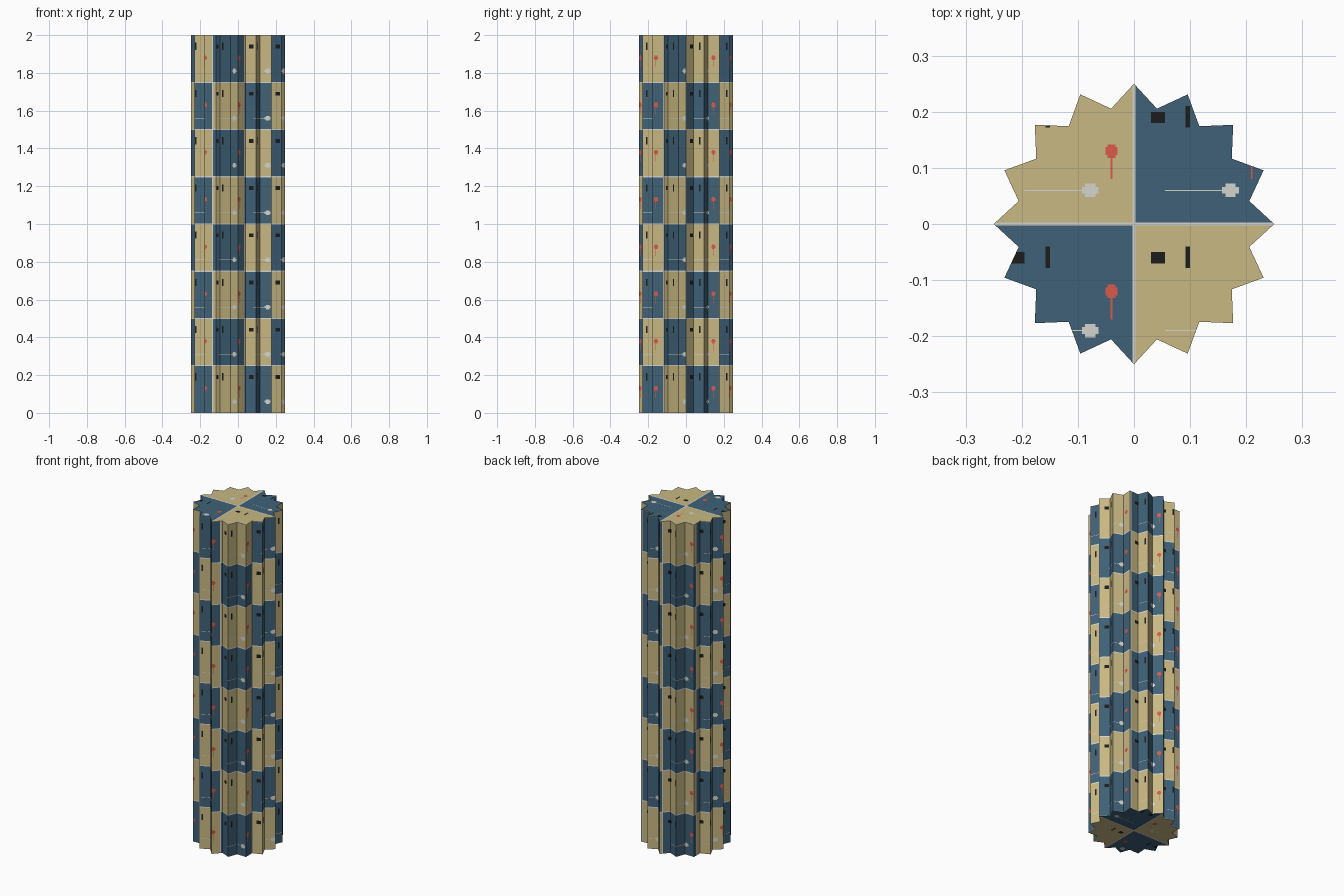
import bpy, bmesh
from math import sin, cos, pi, floor, dist
from mathutils import Vector

cube = bpy.data.objects.get("Cube")
if cube:
    bpy.data.objects.remove(cube)

POINTS, OUTER, INNER, HEIGHT = 16, 0.25, 0.2095, 2.0
CELL, LINE = 0.25, 0.003
SAND, BLUE, WHITE, RED, BLACK = range(5)


def make_material(name, colour):
    mat = bpy.data.materials.new(name)
    mat.use_nodes = True
    mat.diffuse_color = (*colour, 1)
    mat.node_tree.nodes["Principled BSDF"].inputs["Base Color"].default_value = (*colour, 1)
    return mat


MATERIALS = [
    make_material("sand", (0.58, 0.48, 0.225)),
    make_material("slate_blue", (0.05, 0.12, 0.185)),
    make_material("pale_grey", (0.66, 0.66, 0.62)),
    make_material("coral_red", (0.70, 0.10, 0.07)),
    make_material("near_black", (0.012, 0.012, 0.012)),
]

# Small painted marks inside every tile: colour, left, right, low, high
MARKS = [
    (RED, 0.199, 0.221, 0.123, 0.137),
    (RED, 0.203, 0.217, 0.118, 0.142),
    (RED, 0.2085, 0.2115, 0.08, 0.118),
    (WHITE, 0.157, 0.187, 0.054, 0.066),
    (WHITE, 0.163, 0.181, 0.048, 0.072),
    (WHITE, 0.055, 0.157, 0.059, 0.061),
    (BLACK, 0.03, 0.055, 0.18, 0.2),
    (BLACK, 0.092, 0.1, 0.172, 0.21),
]


def paint(u, v):
    """Colour of the tiled pattern at a point."""
    column, row = floor(u / CELL), floor(v / CELL)
    a, b = u - column * CELL, v - row * CELL
    for colour, left, right, low, high in MARKS:
        if left < a < right and low < b < high:
            return colour
    if min(a, b, CELL - a, CELL - b) < LINE:
        return WHITE
    return SAND if (column + row) % 2 else BLUE


def cuts(axis, start, end):
    """All pattern edges along one axis between two limits."""
    local = {0, LINE, CELL - LINE}
    for mark in MARKS:
        local.update(mark[1 + 2 * axis:3 + 2 * axis])
    cells = range(floor(start / CELL), floor(end / CELL) + 1)
    values = {round(c * CELL + p, 5) for c in cells for p in local}
    return {v for v in values if start < v < end}


def finish(bm, name):
    mesh = bpy.data.meshes.new(name)
    bm.to_mesh(mesh)
    bm.free()
    for mat in MATERIALS:
        mesh.materials.append(mat)
    obj = bpy.data.objects.new(name, mesh)
    bpy.context.collection.objects.link(obj)


# Star-shaped outline
STAR = []
for i in range(2 * POINTS):
    radius = INNER if i % 2 else OUTER
    angle = pi * i / POINTS
    STAR.append(Vector((radius * cos(angle), radius * sin(angle), 0)))
EDGE = dist(STAR[0], STAR[1])


def on_outline(u):
    k = min(int(u / EDGE + 1e-6), len(STAR) - 1)
    return STAR[k].lerp(STAR[(k + 1) % len(STAR)], u / EDGE - k)


# Fluted wall, tiled along the unrolled outline
girth = EDGE * len(STAR)
us = sorted(cuts(0, 0, girth) | {k * EDGE for k in range(len(STAR) + 1)})
zs = sorted(cuts(1, 0, HEIGHT) | {0, HEIGHT})
bm = bmesh.new()
rings = []
for u in us[:-1]:
    p = on_outline(u)
    rings.append([bm.verts.new((p.x, p.y, z)) for z in zs])
rings.append(rings[0])
for i in range(len(us) - 1):
    for j in range(len(zs) - 1):
        face = bm.faces.new((rings[i][j], rings[i + 1][j],
                             rings[i + 1][j + 1], rings[i][j + 1]))
        face.material_index = paint((us[i] + us[i + 1]) / 2, (zs[j] + zs[j + 1]) / 2)
finish(bm, "fluted_wall")


# Flat end caps, tiled from straight above
def cap(name, z, flip):
    bm = bmesh.new()
    hub = bm.verts.new((0, 0, z))
    rim = [bm.verts.new((p.x, p.y, z)) for p in STAR]
    for a, b in zip(rim, rim[1:] + rim[:1]):
        bm.faces.new((hub, b, a) if flip else (hub, a, b))
    for axis in (0, 1):
        normal = Vector((1 - axis, axis, 0))
        for c in sorted(cuts(axis, -OUTER, OUTER)):
            bmesh.ops.bisect_plane(bm, geom=bm.verts[:] + bm.edges[:] + bm.faces[:],
                                   dist=1e-6, plane_co=normal * c, plane_no=normal)
    for face in bm.faces:
        centre = face.calc_center_median()
        face.material_index = paint(centre.x, centre.y)
    finish(bm, name)


cap("top_cap", HEIGHT, False)
cap("bottom_cap", 0, True)
